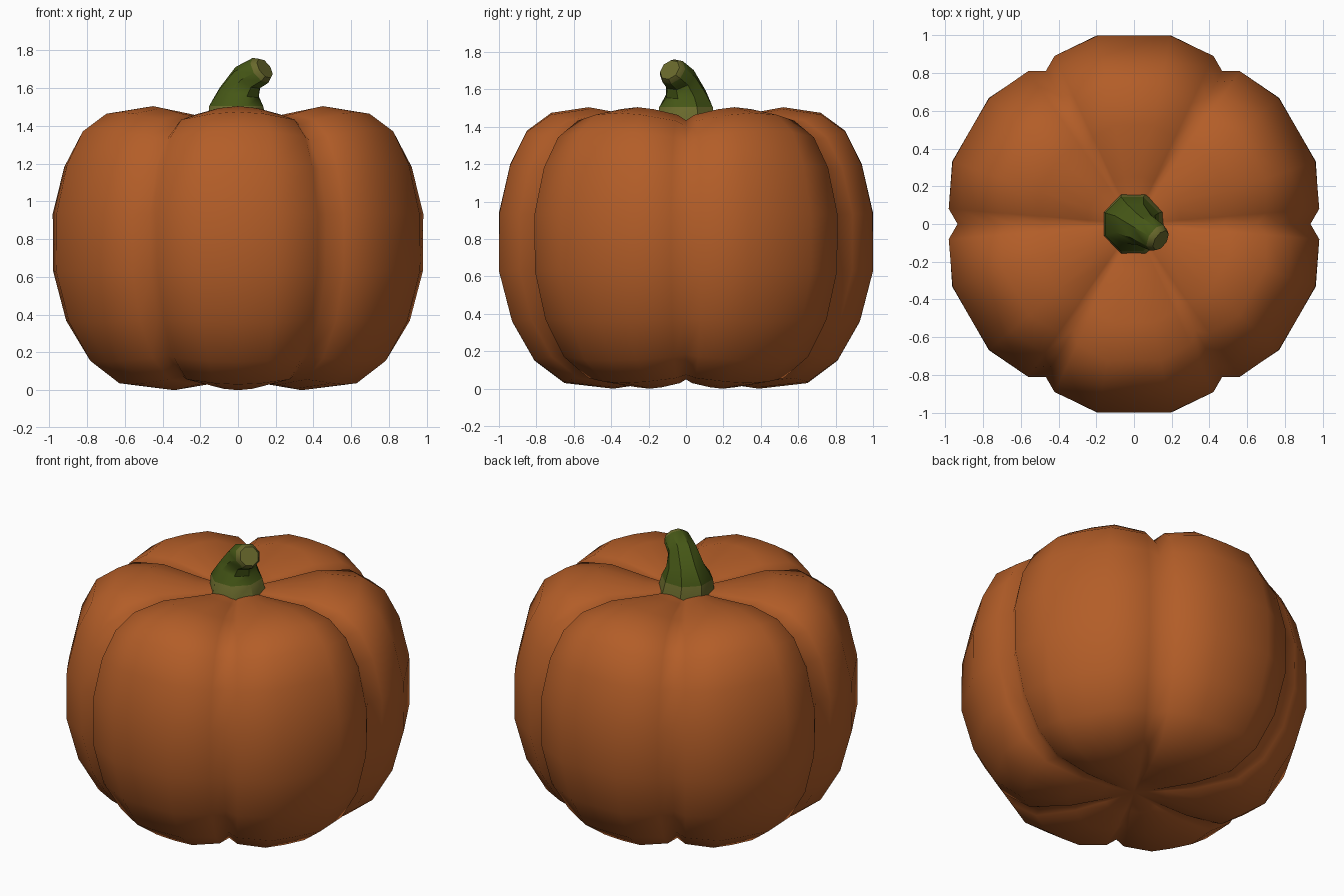
import bpy, bmesh, math
from mathutils import Vector

if "Cube" in bpy.data.objects:
    bpy.data.objects.remove(bpy.data.objects["Cube"])


def material(name, rgb):
    m = bpy.data.materials.new(name)
    m.diffuse_color = (*rgb, 1)
    m.use_nodes = True
    m.node_tree.nodes["Principled BSDF"].inputs["Base Color"].default_value = m.diffuse_color
    return m


ORANGE = material("pumpkin orange", (0.45, 0.11, 0.021))
GREEN = material("stem green", (0.06, 0.095, 0.008))
OLIVE = material("stem olive", (0.14, 0.14, 0.025))


def loft(name, rings, materials, pole_bottom=None, pole_top=None):
    """Skin closed rings of points; the ends get a pole or a flat cap."""
    bm = bmesh.new()
    loops = [[bm.verts.new(p) for p in ring] for ring in rings]
    n = len(loops[0])
    for k in range(len(loops) - 1):
        a, b = loops[k], loops[k + 1]
        for i in range(n):
            j = (i + 1) % n
            bm.faces.new((a[i], a[j], b[j], b[i])).material_index = k
    for loop, pole in ((loops[0], pole_bottom), (loops[-1], pole_top)):
        if pole is None:
            bm.faces.new(loop).material_index = len(loops) - 1
        else:
            v = bm.verts.new(pole)
            for i in range(n):
                bm.faces.new((loop[i], loop[(i + 1) % n], v))
    bmesh.ops.recalc_face_normals(bm, faces=bm.faces[:])
    for f in bm.faces:
        f.smooth = True
    me = bpy.data.meshes.new(name)
    bm.to_mesh(me)
    bm.free()
    for m in materials:
        me.materials.append(m)
    ob = bpy.data.objects.new(name, me)
    bpy.context.collection.objects.link(ob)
    return ob


# Pumpkin body: six lobes, blended between a ridge and a groove profile (r, z)
ridge = [(0.19, 0.03), (0.39, 0.0), (0.65, 0.03), (0.81, 0.15), (0.93, 0.36),
         (1.0, 0.63), (1.0, 0.94), (0.94, 1.2), (0.85, 1.38), (0.72, 1.475),
         (0.52, 1.505), (0.25, 1.455)]
groove = [(0.18, 0.05), (0.36, 0.05), (0.59, 0.075), (0.74, 0.185), (0.86, 0.375),
          (0.925, 0.63), (0.935, 0.93), (0.87, 1.17), (0.77, 1.32), (0.65, 1.405),
          (0.47, 1.435), (0.24, 1.425)]
# Columns across one lobe: angle, radius blend, height blend
half = [(11, 1.25, 0.85), (25.3, 0.77, 0.4)]
columns = ([(-30, 0, 0)] + [(-a, f, g) for a, f, g in reversed(half)]
           + [(0, 1, 1)] + half)

rings = []
for (r1, z1), (r0, z0) in zip(ridge, groove):
    ring = []
    for lobe in range(6):
        for deg, f, g in columns:
            a = math.radians(30 + 60 * lobe + deg)
            r = r0 + f * (r1 - r0)
            ring.append((r * math.cos(a), r * math.sin(a), z0 + g * (z1 - z0)))
    rings.append(ring)
body = loft("pumpkin_body", rings, [ORANGE], (0, 0, 0.06), (0, 0, 1.42))
for p in body.data.polygons:
    p.material_index = 0

# Stem: bent tapering octagon with an olive foot and cut tip
path = [((0, 0, 1.40), (0, 0, 1), 0.175),
        ((-0.01, 0, 1.505), (0, 0, 1), 0.155),
        ((0.005, 0, 1.575), (0.2, -0.1, 1), 0.115),
        ((0.05, -0.03, 1.655), (0.55, -0.38, 0.75), 0.088),
        ((0.12, -0.072, 1.695), (0.7, -0.48, 0.5), 0.078),
        ((0.142, -0.087, 1.705), (0.7, -0.48, 0.5), 0.06)]
rings = []
for centre, axis, r in path:
    q = Vector((0, 0, 1)).rotation_difference(Vector(axis).normalized())
    rings.append([Vector(centre) + q @ Vector((r * math.cos(a), r * math.sin(a), 0))
                  for a in (math.radians(22.5 + 45 * i) for i in range(8))])
stem = loft("stem", rings, [OLIVE, GREEN, GREEN, GREEN, OLIVE, OLIVE])

# Keep the cut tip crisp
bpy.ops.object.select_all(action='DESELECT')
stem.select_set(True)
bpy.context.view_layer.objects.active = stem
bpy.ops.object.shade_smooth_by_angle(angle=math.radians(40))
